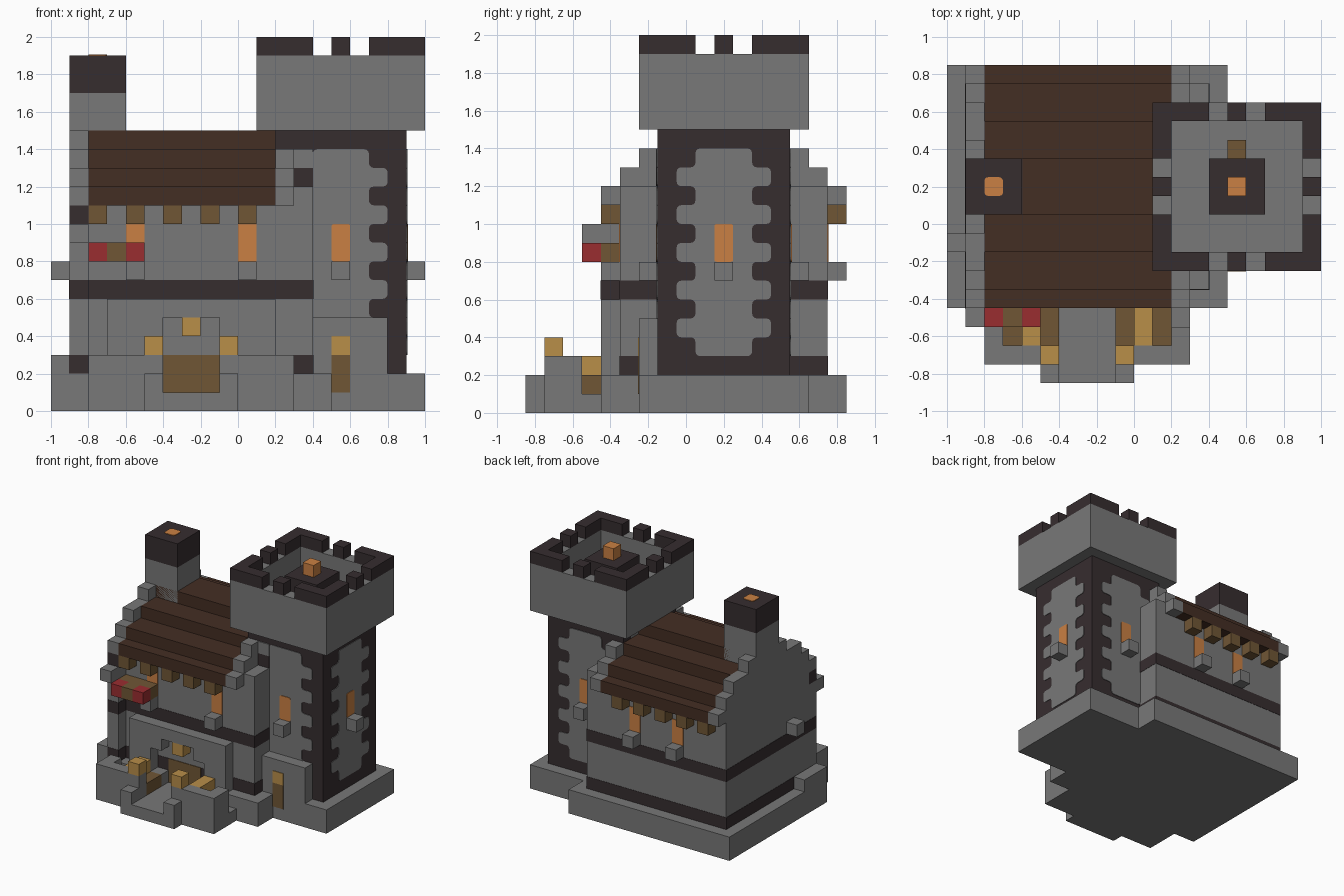
import bpy, bmesh
from mathutils import Matrix, Vector

cube = bpy.data.objects.get("Cube")
if cube:
    bpy.data.objects.remove(cube)

UNIT = 0.1      # one building block
THIN = 0.05     # thickness of painted plates, in blocks


def material(name, r, g, b):
    m = bpy.data.materials.new(name)
    m.use_nodes = True
    rgba = [((c / 255 + 0.055) / 1.055) ** 2.4 for c in (r, g, b)] + [1]
    m.diffuse_color = rgba
    m.node_tree.nodes["Principled BSDF"].inputs["Base Color"].default_value = rgba
    return m


stone = material("grey stone", 120, 120, 120)
dark = material("dark stone", 54, 45, 47)
roof = material("roof brown", 68, 46, 35)
wood = material("wood brown", 112, 86, 53)
glow = material("warm orange", 202, 128, 67)
gold = material("lantern yellow", 184, 142, 73)
red = material("flower red", 154, 45, 48)


def finish(name, mat, bm):
    # block grid to metres; y cells are offset by half a block
    bmesh.ops.transform(bm, verts=bm.verts,
                        matrix=Matrix.Translation((0, UNIT / 2, 0)) @ Matrix.Scale(UNIT, 4))
    bmesh.ops.recalc_face_normals(bm, faces=bm.faces)
    mesh = bpy.data.meshes.new(name)
    bm.to_mesh(mesh)
    bm.free()
    mesh.materials.append(mat)
    ob = bpy.data.objects.new(name, mesh)
    bpy.context.collection.objects.link(ob)
    return ob


def blocks(name, mat, *spans):
    """One object from boxes given as x0, x1, y0, y1, z0, z1 in blocks."""
    bm = bmesh.new()
    for x0, x1, y0, y1, z0, z1 in spans:
        m = Matrix.LocRotScale(Vector((x0 + x1, y0 + y1, z0 + z1)) / 2, None,
                               Vector((x1 - x0, y1 - y0, z1 - z0)))
        bmesh.ops.create_cube(bm, size=1, matrix=m)
    return finish(name, mat, bm)


def porch_pair(name, mat, *spans):
    """Boxes plus their mirror across the porch centre line."""
    both = []
    for x0, x1, *rest in spans:
        both += [(x0, x1, *rest), (-5 - x1, -5 - x0, *rest)]
    return blocks(name, mat, *both)


def panel(name, mat, outline, place, rounding):
    """Thin plate with rounded corners; place maps (u, z, depth) to 3D."""
    bm = bmesh.new()
    face = bm.faces.new([bm.verts.new(place(u, z, -THIN)) for u, z in outline])
    bmesh.ops.bevel(bm, geom=list(bm.verts), offset=rounding, segments=3,
                    profile=0.5, affect='VERTICES')
    out = Vector(place(0, 0, THIN)) - Vector(place(0, 0, -THIN))
    res = bmesh.ops.extrude_face_region(bm, geom=list(bm.faces))
    bmesh.ops.translate(bm, vec=out, verts=[
        v for v in res["geom"] if isinstance(v, bmesh.types.BMVert)])
    return finish(name, mat, bm)


# foundations and yard
blocks("house_base", stone, (-10, 5, -4, 8, 0, 2), (-10, -4, -5, -4, 0, 2),
       (-1, 5, -5, -4, 0, 2))
blocks("tower_base", stone, (1, 10, -3, 6, 0, 2))
blocks("corner_footing", stone, (-10, -9, -5, -2, 2, 3))
blocks("yard_floor", stone, (-8, 3, -8, -5, 0, 1), (-4, -1, -9, -4, 0, 1))
porch_pair("yard_wall", stone, (-1, 3, -8, -7, 0, 3), (2, 3, -8, -6, 0, 3),
           (-1, 0, -9, -8, 0, 2))
porch_pair("yard_lantern", gold, (-1, 0, -8, -7, 3, 4))
porch_pair("yard_bench", wood, (-1, 2, -7, -5, 1, 2))
porch_pair("hay_bale", gold, (0, 1, -7, -5, 2, 3))

# porch facade with stepped arch
porch_pair("porch_facade", stone, (0, 2, -5, -4, 2, 6), (-1, 0, -5, -4, 4, 6),
           (-2.5, -1, -5, -4, 5, 6))
blocks("arch_lamp", gold, (-3, -2, -5, -4, 4, 5))
blocks("main_door", wood, (-4, -1, -4 - THIN, -4, 1, 3))

# house walls and bands
blocks("house_walls", stone, (-9, 4, -4, 7, 2, 11), (2, 4, -4, 7, 11, 12))
blocks("corner_bay", stone, (-9, -8, -5, -4, 2, 10))
blocks("bay_corbel", stone, (-9, -8, -6, -5, 9, 10))
blocks("bay_cap", dark, (-9, -8, -5, -4, 10, 11))
e = THIN / 2
for name, z in (("lower_band", 2), ("upper_band", 6)):
    blocks(name, dark, (-9 - e, 4 + e, -4 - e, 7 + e, z, z + 1),
           (-9 - e, -8 + e, -5 - e, -4, z, z + 1))

# stepped roof and gables
blocks("roof", roof, *[(-8, 2, y0, 3 - y0, z, z + 1)
                       for z, y0 in zip(range(11, 15), (-5, -4, -2, 0))])
for name, x in (("left_gable", 2), ("right_gable", -9)):
    blocks(name, stone, *[(x, x + 1, y0, 3 - y0, z, z + 1)
                          for z, y0 in zip(range(11, 15), (-5, -4, -3, -1))])
blocks("rafter_ends", wood, *[(x, x + 1, y, y + 1, 10, 11)
                              for x in range(-8, 2, 2) for y in (-5, 7)])

# chimney
blocks("chimney", stone, (-9, -6, 0, 3, 11, 17))
blocks("chimney_cap", dark, (-9, -6, 0, 3, 17, 19))
panel("chimney_fire", glow, [(-8, 1), (-7, 1), (-7, 2), (-8, 2)],
      lambda u, v, d: (u, v, 19 + d), 0.2)

# house windows, sills and flower box
blocks("front_windows", glow, *[(x, x + 1, -4 - THIN, -4, 8, 10) for x in (-6, 0)])
blocks("back_windows", glow, *[(x, x + 1, 7, 7 + THIN, 8, 10) for x in (-5, -1)])
blocks("house_sills", stone, *[(x, x + 1, -5, -4, 7, 8) for x in (-6, 0)],
       *[(x, x + 1, 7, 8, 7, 8) for x in (-5, -1)], (-10, -9, -2, -1, 7, 8))
blocks("flower_box", wood, (-8, -5, -5, -4, 8, 9), (-7, -6, -6, -5, 8, 9))
blocks("flowers", red, *[(x, x + 1, -6, -5, 8, 9) for x in (-8, -6)])

# tower shaft with toothed stone panels, windows and sills
blocks("tower_shaft", dark, (2, 9, -2, 5, 2, 15))
right_edge = []
for z in range(3, 14):
    half = 1.5 if z % 2 else 2.5
    right_edge += [(half, z), (half, z + 1)]
toothed = right_edge + [(-u, z) for u, z in reversed(right_edge)]
window = [(-0.5, 8), (0.5, 8), (0.5, 10), (-0.5, 10)]
sides = {
    "front": lambda u, z, d: (5.5 + u, -2 - d, z),
    "back": lambda u, z, d: (5.5 + u, 5 + d, z),
    "left": lambda u, z, d: (9 + d, 1.5 + u, z),
}
for side, place in sides.items():
    panel(side + "_tower_panel", stone, toothed, place, 0.25)
    panel(side + "_tower_window", glow, window,
          lambda u, z, d: place(u, z, d + THIN), 0.12)
blocks("tower_sills", stone, (5, 6, -3, -2, 7, 8), (5, 6, 5, 6, 7, 8), (9, 10, 1, 2, 7, 8))
blocks("tower_joint_stone", stone, (3, 4, -2.1, -2, 13, 14))
blocks("tower_joint_dark", dark, (3, 4, -2.1, -2, 12, 13))

# small tower entrance
blocks("tower_entrance", stone, (4, 8, -3, -2, 2, 5))
blocks("tower_door", wood, (5, 6, -3 - THIN, -3, 1, 3))
blocks("tower_door_lamp", gold, (5, 6, -3 - THIN, -3, 3, 4))

# crown: floor, parapet and merlons
blocks("crown", stone, (1, 10, -3, 6, 15, 16), (1, 10, -3, -2, 16, 19), (1, 10, 5, 6, 16, 19),
       (1, 2, -2, 5, 16, 19), (9, 10, -2, 5, 16, 19))
merlons = []
for a, b in ((0, 3), (4, 5), (6, 9)):
    for k in (0, 8):
        merlons.append((1 + a, 1 + b, k - 3, k - 2, 19, 20))
        merlons.append((1 + k, 2 + k, a - 3, b - 3, 19, 20))
blocks("merlons", dark, *merlons)
blocks("beacon_plinth", dark, (4, 7, 0, 3, 16, 19))
blocks("beacon_fire", glow, (5, 6, 1, 2, 19, 20))
blocks("roof_hatch", wood, (5, 6, 3, 4, 16, 17))
